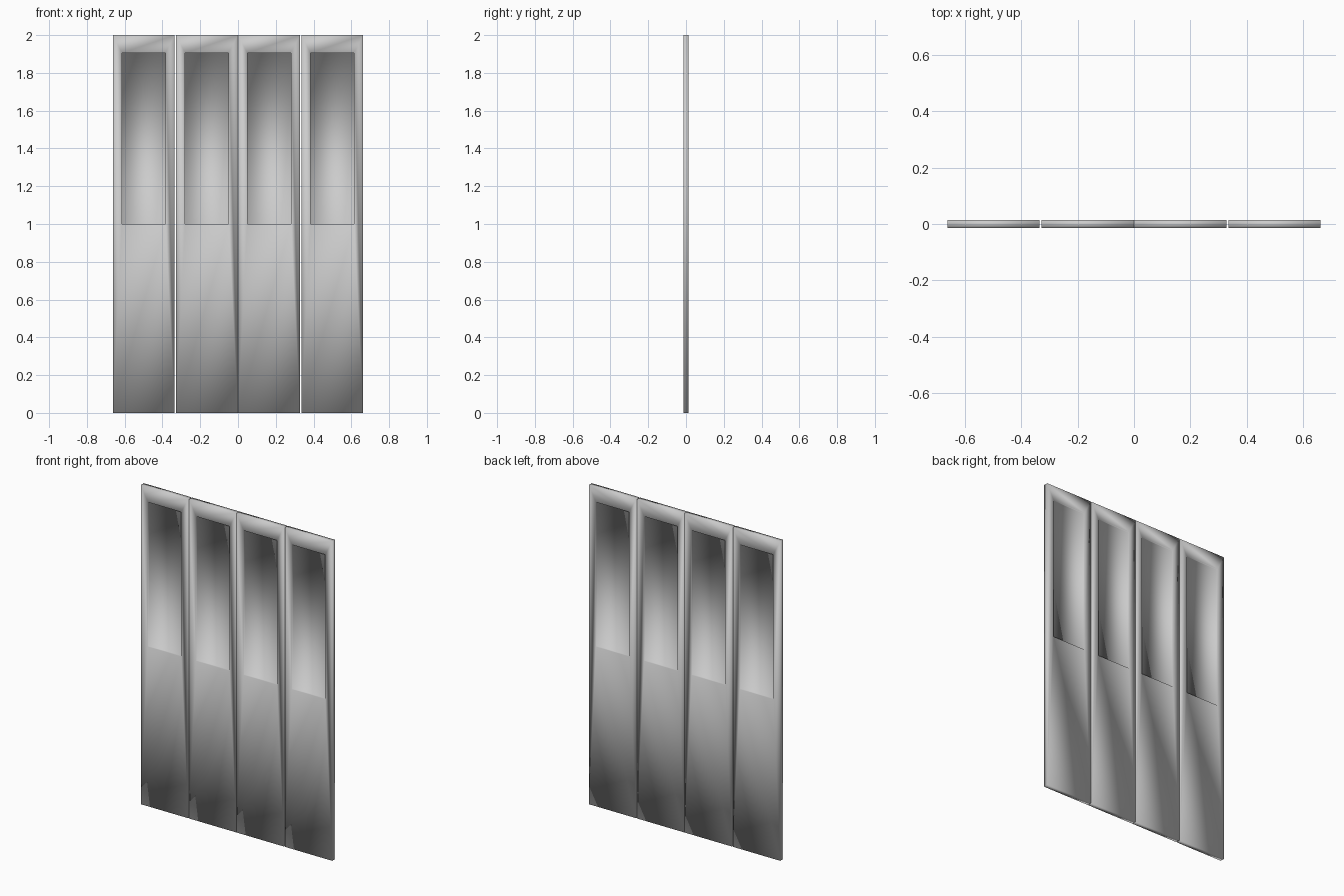
import bpy, bmesh

if "Cube" in bpy.data.objects:
    bpy.data.objects.remove(bpy.data.objects["Cube"])

WIDTH, HALF_T, HEIGHT = 0.328, 0.0145, 2.0
WIN_W, WIN_LOW, WIN_HIGH = 0.231, 1.0, 1.905
PANE_HALF_T = 0.005


def rect(bm, w, y, z0, z1):
    """Rectangle of four vertices in the XZ plane."""
    return [bm.verts.new((x, y, z)) for x, z in
            ((-w / 2, z0), (w / 2, z0), (w / 2, z1), (-w / 2, z1))]


def bridge(bm, a, b):
    for i in range(4):
        j = (i + 1) % 4
        bm.faces.new((a[i], a[j], b[j], b[i]))


def door_panel(name, x):
    bm = bmesh.new()
    outlines = []
    for side in (-1, 1):
        # Flat frame around the opening, then the recessed pane
        outer = rect(bm, WIDTH, side * HALF_T, 0, HEIGHT)
        lip = rect(bm, WIN_W, side * HALF_T, WIN_LOW, WIN_HIGH)
        pane = rect(bm, WIN_W, side * PANE_HALF_T, WIN_LOW, WIN_HIGH)
        bridge(bm, outer, lip)
        bridge(bm, lip, pane)
        bm.faces.new(pane)
        outlines.append(outer)
    # Narrow outer edges
    bridge(bm, *outlines)
    bmesh.ops.recalc_face_normals(bm, faces=bm.faces)
    for f in bm.faces:
        f.smooth = True
    mesh = bpy.data.meshes.new(name)
    bm.to_mesh(mesh)
    bm.free()
    obj = bpy.data.objects.new(name, mesh)
    obj.location.x = x
    bpy.context.collection.objects.link(obj)


# Two folding pairs meeting at the centre
for i, x in enumerate((-0.499, -0.1645, 0.1645, 0.499)):
    door_panel(f"door_panel_{i + 1}", x)
